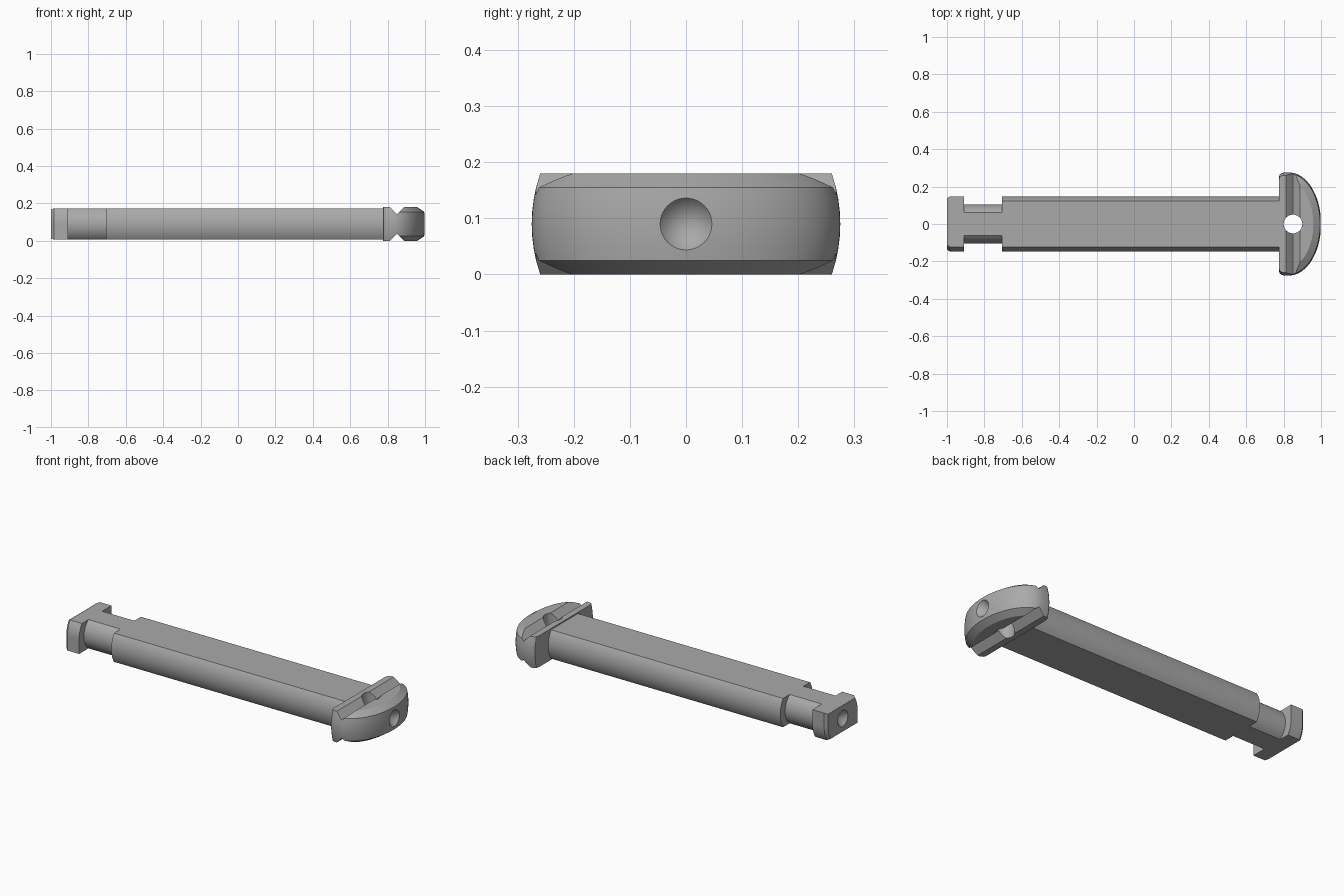
import bpy, bmesh
from math import sin, cos, asin, sqrt, pi, radians
from mathutils import Matrix

cube = bpy.data.objects.get("Cube")
if cube:
    bpy.data.objects.remove(cube, do_unlink=True)

steel = bpy.data.materials.new("steel_grey")
steel.use_nodes = True
grey = (0.4, 0.4, 0.4, 1)
steel.diffuse_color = grey
steel.node_tree.nodes["Principled BSDF"].inputs["Base Color"].default_value = grey

MID = 0.09      # height of the pin axis
FLAT = 0.083    # half thickness of the shaft
RADIUS = 0.148


def finish(name, bm):
    """Turn a bmesh into a named object."""
    bmesh.ops.recalc_face_normals(bm, faces=bm.faces[:])
    mesh = bpy.data.meshes.new(name)
    bm.to_mesh(mesh)
    bm.free()
    obj = bpy.data.objects.new(name, mesh)
    bpy.context.collection.objects.link(obj)
    mesh.materials.append(steel)
    return obj


def loft(name, rings):
    """Skin closed rings of equal length and cap both ends."""
    bm = bmesh.new()
    loops = [[bm.verts.new(p) for p in ring] for ring in rings]
    n = len(loops[0])
    for a, b in zip(loops, loops[1:]):
        for i in range(n):
            j = (i + 1) % n
            bm.faces.new((a[i], a[j], b[j], b[i]))
    bm.faces.new(loops[0])
    bm.faces.new(loops[-1])
    return finish(name, bm)


def cone(name, r1, r2, depth, matrix):
    bm = bmesh.new()
    bmesh.ops.create_cone(bm, cap_ends=True, segments=40, radius1=r1,
                          radius2=r2, depth=depth, matrix=matrix)
    bmesh.ops.remove_doubles(bm, verts=bm.verts[:], dist=1e-5)
    return finish(name, bm)


def cut(target, cutter):
    cutter.hide_render = True
    cutter.hide_viewport = True
    mod = target.modifiers.new(cutter.name, 'BOOLEAN')
    mod.operation = 'DIFFERENCE'
    mod.solver = 'EXACT'
    mod.object = cutter


# Shaft, neck and key end: a round bar flattened above and below
def section(x, r, keyed=False, scale=1.0):
    reach = asin(FLAT / r)
    ring = []
    for side in (1, -1):
        for i in range(17):
            a = reach * (i / 8 - 1)
            y, z = r * cos(a), r * sin(a)
            if keyed and z > 0:      # square corners on opposite quadrants
                y = r
            ring.append((x, side * y * scale, MID + side * z * scale))
    return ring


pin = loft("pin_shaft", [
    section(-1.0, RADIUS, True, 0.91),
    section(-0.985, RADIUS, True),
    section(-0.91, RADIUS, True),
    section(-0.91, 0.104),
    section(-0.705, 0.104),
    section(-0.705, RADIUS),
    section(0.79, RADIUS),
])


# Domed head, sliced flat above and below, with a chamfered front edge
def head_ring(h):
    k = sqrt(1 - (h / 0.275) ** 2)
    inset = 0.032 if abs(h) > 0.08 else 0.0
    ring = [(0.775, -0.25 * k), (0.779, -0.264 * k),
            (0.79, -0.273 * k), (0.805, -0.275 * k)]
    for i in range(49):
        a = pi * (i / 48 - 0.5)
        x, y = 0.83 + 0.17 * k * cos(a), 0.275 * k * sin(a)
        w = inset * min(max((x - 0.84) / 0.02, 0), 1)
        nx, ny = cos(a) / 0.17, sin(a) / 0.275
        size = sqrt(nx * nx + ny * ny)
        ring.append((x - w * nx / size, y - w * ny / size))
    ring += [(x, -y) for x, y in reversed(ring[:4])]
    return [(x, y, MID + h) for x, y in ring]


head = loft("pin_head", [head_ring(h) for h in
                         (-0.09, -0.065, -0.045, -0.022, 0, 0.022, 0.045, 0.065, 0.09)])

# V grooves across both flats of the head
for label, s in (("top", 1), ("bottom", -1)):
    tri = [(0.802, 0.10), (0.85, 0.052), (0.898, 0.10)]
    groove = loft(label + "_groove_cutter",
                  [[(x, y, MID + s * z) for x, z in tri] for y in (-0.4, 0.4)])
    cut(head, groove)

# Cross hole through the head
cut(head, cone("cross_hole_cutter", 0.05, 0.05, 0.4,
               Matrix.Translation((0.85, 0, MID))))

# Conical centre marks in both ends
for label, target, x, s in (("head", head, 0.972, -1), ("key_end", pin, -0.975, 1)):
    spot = Matrix.Translation((x, 0, MID)) @ Matrix.Rotation(s * pi / 2, 4, 'Y')
    cut(target, cone(label + "_centre_cutter", 0.05, 0.0, 0.06, spot))

# Smooth the round faces, keep the machined edges sharp
bpy.ops.object.select_all(action='DESELECT')
for obj in (pin, head):
    obj.select_set(True)
    bpy.context.view_layer.objects.active = obj
    for mod in list(obj.modifiers):
        bpy.context.view_layer.objects.active = obj
        bpy.ops.object.modifier_apply(modifier=mod.name)
bpy.ops.object.shade_smooth_by_angle(angle=radians(20))
for obj in list(bpy.data.objects):
    if obj.name.endswith("_cutter"):
        bpy.data.objects.remove(obj, do_unlink=True)
